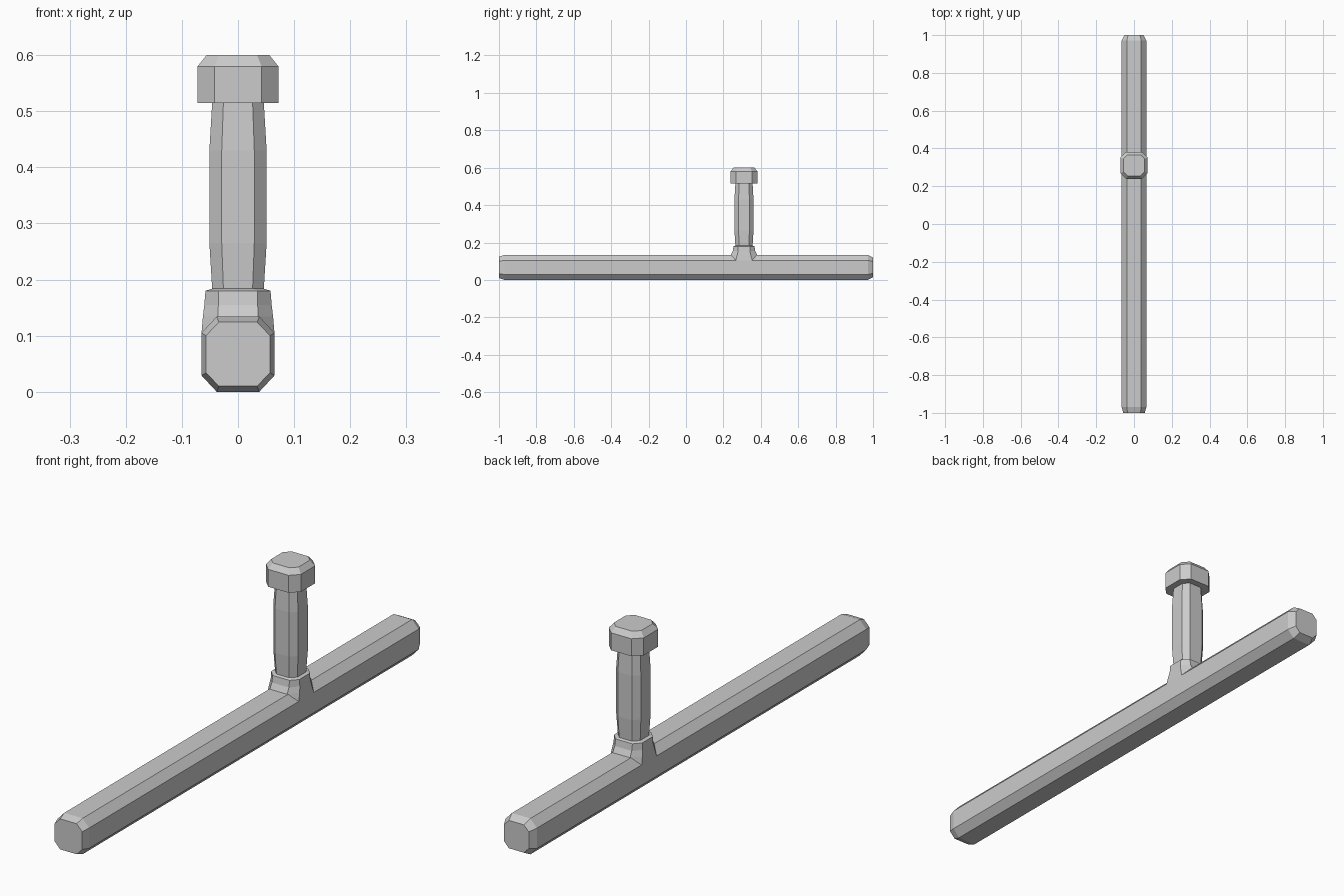
import bpy
import bmesh
from mathutils import Vector

if "Cube" in bpy.data.objects:
    bpy.data.objects.remove(bpy.data.objects["Cube"])

HANDLE_Y = 0.31


def octagon(hx, hy, fx, fy):
    """Chamfered rectangle: half sizes hx, hy and half flat widths fx, fy."""
    return [(hx, -fy), (hx, fy), (fx, hy), (-fx, hy),
            (-hx, fy), (-hx, -fy), (-fx, -hy), (fx, -hy)]


def loft(name, rings, place, cap_start=True, cap_end=True):
    """Bridge octagon rings (height, hx, hy, fx, fy) into one flat-shaded part."""
    bm = bmesh.new()
    loops = [[bm.verts.new(place(x, y, h)) for x, y in octagon(*dims)]
             for h, *dims in rings]
    for a, b in zip(loops, loops[1:]):
        for i in range(8):
            j = (i + 1) % 8
            bm.faces.new((a[i], a[j], b[j], b[i]))
    if cap_start:
        bm.faces.new(loops[0][::-1])
    if cap_end:
        bm.faces.new(loops[-1])
    bmesh.ops.recalc_face_normals(bm, faces=bm.faces)
    mesh = bpy.data.meshes.new(name)
    bm.to_mesh(mesh)
    bm.free()
    # Open-ended parts: make sure the side faces point outwards
    obj = bpy.data.objects.new(name, mesh)
    bpy.context.collection.objects.link(obj)
    centre = sum((v.co for v in mesh.vertices), Vector()) / len(mesh.vertices)
    if (mesh.polygons[0].center - centre).dot(mesh.polygons[0].normal) < 0:
        mesh.flip_normals()
    return obj


def along_y(x, z, y):
    return (x, y, z + 0.067)


def upright(x, y, z):
    return (x, y + HANDLE_Y, z)


# Long shaft with bevelled ends
loft("shaft", [
    (-1.0, 0.057, 0.057, 0.034, 0.033),
    (-0.97, 0.065, 0.067, 0.038, 0.038),
    (0.972, 0.065, 0.067, 0.038, 0.038),
    (1.0, 0.051, 0.052, 0.031, 0.031),
], along_y)

# Flared collar blending into the shaft
loft("collar", [
    (0.105, 0.065, 0.086, 0.036, 0.044),
    (0.134, 0.0625, 0.071, 0.036, 0.036),
    (0.155, 0.060, 0.060, 0.035, 0.031),
    (0.180, 0.058, 0.056, 0.035, 0.031),
    (0.184, 0.045, 0.045, 0.026, 0.026),
], upright, cap_start=False, cap_end=False)

# Side grip, slightly swollen in the middle
loft("grip", [
    (0.183, 0.046, 0.046, 0.026, 0.026),
    (0.265, 0.051, 0.051, 0.029, 0.029),
    (0.430, 0.051, 0.051, 0.029, 0.029),
    (0.516, 0.046, 0.046, 0.026, 0.026),
], upright, cap_start=False, cap_end=False)

# Knob on top of the grip
loft("knob", [
    (0.515, 0.072, 0.072, 0.042, 0.042),
    (0.580, 0.072, 0.072, 0.042, 0.042),
    (0.600, 0.056, 0.056, 0.034, 0.034),
], upright)
